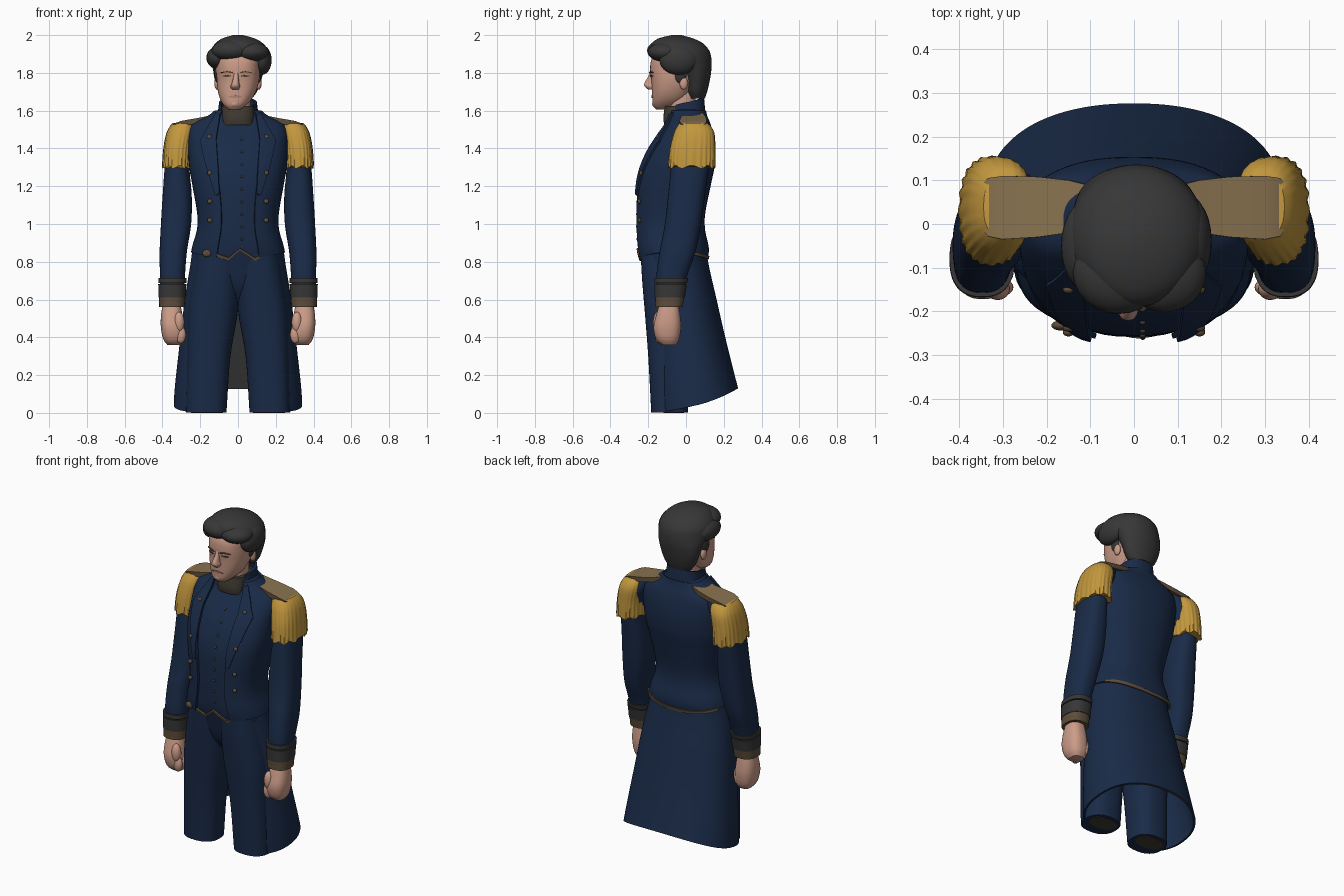
import bpy, bmesh, math
from math import sin, cos, pi, radians

cube = bpy.data.objects.get("Cube")
if cube:
    bpy.data.objects.remove(cube, do_unlink=True)

parts = []
SQUARE = 2.45  # roundness of the cross-sections, 2 being an ellipse


def material(name, r, g, b):
    m = bpy.data.materials.new(name)
    m.use_nodes = True
    m.diffuse_color = (r, g, b, 1)
    m.node_tree.nodes["Principled BSDF"].inputs["Base Color"].default_value = (r, g, b, 1)
    return m


navy = material("navy cloth", .01, .0238, .064)
charcoal = material("charcoal", .038, .038, .038)
gold = material("gold fringe", .54, .31, .048)
tan = material("tan braid", .25, .17, .08)
brown = material("brown trim", .11, .075, .042)
skin = material("skin", .6, .33, .245)
stock_dark = material("dark brown neckcloth", .052, .043, .032)
lip = material("lip", .45, .22, .17)


def finish(name, bm, mats, thick=0, offset=-1.0):
    mesh = bpy.data.meshes.new(name)
    bm.to_mesh(mesh)
    bm.free()
    for m in mats:
        mesh.materials.append(m)
    obj = bpy.data.objects.new(name, mesh)
    bpy.context.scene.collection.objects.link(obj)
    if thick:
        mod = obj.modifiers.new("thickness", 'SOLIDIFY')
        mod.thickness, mod.offset = thick, offset
        mod.material_offset = mod.material_offset_rim = len(mats) - 1
    parts.append(obj)
    return obj


def section(rings, z):
    """Smoothly interpolate (z, centre x, half width, front y, back y)."""
    last = len(rings) - 1
    z = min(max(z, rings[0][0]), rings[last][0])
    i = max(k for k in range(last) if rings[k][0] <= z)

    def slope(k, c):
        a, b = rings[max(k - 1, 0)], rings[min(k + 1, last)]
        return (b[c] - a[c]) / (b[0] - a[0])
    p, q = rings[i], rings[i + 1]
    h = q[0] - p[0]
    u = (z - p[0]) / h
    s = u * u * (3 - 2 * u)
    cx, rx, yf, yb = [p[c] + (q[c] - p[c]) * s + h * u * (1 - u) * ((1 - u) * slope(i, c) - u * slope(i + 1, c))
                      for c in range(1, 5)]
    return cx, rx, (yf + yb) / 2, (yb - yf) / 2


def loft(name, rings, mats, lo=None, hi=None, edge=None, off=0, thick=0, ripple=0, waves=0,
         power=SQUARE, rows=24, cols=48):
    """Skin the sections; edge gives the half opening at the front in degrees."""
    lo = rings[0][0] if lo is None else lo
    hi = rings[-1][0] if hi is None else hi
    bm = bmesh.new()
    grid = []
    for j in range(rows + 1):
        v = j / rows
        e = radians(edge(v)) if edge else 0
        row = []
        for i in range(cols + 1 if edge else cols):
            t = e + (2 * pi - 2 * e) * i / cols
            low = lo(t) if callable(lo) else lo
            high = hi(t) if callable(hi) else hi
            z = low + (high - low) * v
            cx, rx, cy, ry = section(rings, z)
            o = off + ripple * (1 - v) * cos(waves * t)
            x = math.copysign(abs(sin(t)) ** (2 / power), sin(t))
            y = math.copysign(abs(cos(t)) ** (2 / power), cos(t))
            row.append(bm.verts.new((cx + (rx + o) * x, cy - (ry + o) * y, z)))
        grid.append(row)
    n = len(grid[0])
    for a, b in zip(grid, grid[1:]):
        for i in range(n - 1 if edge else n):
            k = (i + 1) % n
            bm.faces.new((a[i], a[k], b[k], b[i]))
    if not edge:
        bm.faces.new(grid[0][::-1])
        bm.faces.new(grid[-1])
    return finish(name, bm, mats, thick)


def front(rings, x, z, off):
    cx, rx, cy, ry = section(rings, z)
    r = min(abs(x - cx) / (rx + off), 1)
    return (x, cy - (ry + off) * (1 - r ** SQUARE) ** (1 / SQUARE), z)


def panel(name, rings, first, second, mat, off, thick, side=1):
    """Plate laid on the front of a loft, between two lines of (x, z)."""
    bm = bmesh.new()
    n = 4
    grid = []
    for k in range((len(first) - 1) * n + 1):
        i = min(k // n, len(first) - 2)
        u = k / n - i
        ends = [[l[i][c] + (l[i + 1][c] - l[i][c]) * u for c in (0, 1)] for l in (first, second)]
        row = []
        for w in range(n + 1):
            x, z = [ends[0][c] + (ends[1][c] - ends[0][c]) * w / n for c in (0, 1)]
            row.append(bm.verts.new(front(rings, side * x, z, off)))
        grid.append(row)
    for a, b in zip(grid, grid[1:]):
        for w in range(n):
            bm.faces.new((a[w], a[w + 1], b[w + 1], b[w]))
    bm.normal_update()
    if sum(f.normal.y for f in bm.faces) > 0:
        bmesh.ops.reverse_faces(bm, faces=bm.faces[:])
    return finish(name, bm, [mat], thick, 0)


def blob(name, centre, size, mat):
    bm = bmesh.new()
    bmesh.ops.create_uvsphere(bm, u_segments=24, v_segments=14, radius=1)
    bmesh.ops.scale(bm, vec=size, verts=bm.verts)
    bmesh.ops.translate(bm, vec=centre, verts=bm.verts)
    return finish(name, bm, [mat])


# Waistcoat and coat body
body = [(.56, 0, .06, -.12, .04), (.66, 0, .17, -.195, .08), (.8, 0, .236, -.236, .1),
        (.87, 0, .232, -.252, .108), (.97, 0, .205, -.258, .088), (1.05, 0, .203, -.258, .088),
        (1.2, 0, .228, -.252, .117), (1.3, 0, .245, -.23, .137), (1.4, 0, .25, -.185, .14),
        (1.48, 0, .25, -.13, .13), (1.535, 0, .225, -.09, .115), (1.57, 0, .15, -.085, .1),
        (1.62, 0, .09, -.08, .09)]
loft("waistcoat", body, [navy], rows=50)
loft("coat_body", body, [navy], lo=lambda t: .82 + .03 * sin(t) ** 2, hi=1.6,
     edge=lambda v: 22 - 10 * v + 26 * v ** 3, off=.013, thick=.012, rows=44)
loft("coat_hem_trim", body, [brown], lo=lambda t: .813 + .03 * sin(t) ** 2,
     hi=lambda t: .83 + .03 * sin(t) ** 2, edge=lambda v: 115, off=.019, thick=.01, rows=2)
panel("waistcoat_hem_trim", body, [(-.13, .85), (-.05, .822), (.01, .872), (.09, .822), (.14, .85)],
      [(-.13, .838), (-.05, .805), (.01, .858), (.09, .805), (.14, .838)], brown, .005, .01)
blob("waist_clasp", front(body, -.165, .845, .016), (.024, .012, .02), brown)

# Coat skirt, with dark lining down the middle of the back
skirt = [(0, 0, .342, -.2, .315), (.13, 0, .335, -.2, .276), (.4, 0, .305, -.21, .208),
         (.6, 0, .282, -.22, .162), (.8, 0, .25, -.235, .117), (.88, 0, .24, -.24, .108)]
coat_skirt = loft("coat_skirt", skirt, [navy, charcoal], lo=lambda t: .13 * ((1 - cos(t)) / 2) ** 1.7,
                  edge=lambda v: 52 - 3 * v, thick=.012, power=2.2, cols=80)

# Collar, neckcloth and neck
loft("neck", [(1.5, 0, .066, -.08, .05), (1.7, 0, .066, -.09, .05)], [skin], rows=4)
loft("neckcloth", [(1.525, 0, .088, -.115, .05), (1.56, 0, .09, -.12, .06),
                   (1.625, 0, .088, -.112, .06)], [stock_dark], rows=8)
loft("collar", [(1.5, 0, .14, -.1, .12), (1.57, 0, .112, -.09, .105), (1.62, 0, .103, -.09, .1),
                (1.68, 0, .097, -.085, .095)], [navy], lo=1.53,
     hi=lambda t: 1.62 + .05 * (1 - cos(t)) / 2, edge=lambda v: 40 + 16 * v, thick=.014, rows=10)

# Waistcoat buttons
for k in range(9):
    blob("waistcoat_button", front(body, .02, .92 + k * .066, .001), (.007, .006, .007), stock_dark)

for side, word in ((1, "left"), (-1, "right")):
    def sided(rings):
        return [(z, side * cx, rx, yf, yb) for z, cx, rx, yf, yb in rings]

    # Lapel and coat buttons
    panel(word + "_lapel", body, [(.095, 1.575), (.115, 1.45), (.105, 1.3), (.098, 1.16)],
          [(.115, 1.59), (.2, 1.44), (.172, 1.32), (.12, 1.15)], navy, .019, .012, side)
    for x, z in ((.15, 1.46), (.15, 1.27), (.15, 1.12), (.15, 1.02)):
        blob(word + "_coat_button", front(body, side * x, z, .022), (.013, .009, .013), brown)

    # Trouser leg, with a dark opening showing at the foot
    loft(word + "_trouser_leg", sided([
        (.003, .168, .107, -.184, .01), (.3, .155, .115, -.2, .025), (.52, .135, .132, -.217, .06),
        (.7, .115, .128, -.232, .08), (.84, .1, .12, -.24, .09)]), [navy])
    loft(word + "_trouser_opening", sided([(0, .165, .085, -.12, -.01), (.008, .165, .085, -.12, -.01)]),
         [stock_dark], rows=1)

    # Sleeve and cuff
    sleeve = sided([
        (.56, .35, .06, -.155, -.025), (.72, .347, .066, -.157, .005), (.85, .343, .072, -.14, .05),
        (1, .328, .08, -.112, .08), (1.15, .322, .077, -.095, .1), (1.3, .322, .066, -.08, .12),
        (1.4, .308, .068, -.068, .125), (1.48, .28, .075, -.045, .12), (1.53, .25, .06, -.01, .1)])
    loft(word + "_sleeve", sleeve, [navy], lo=.6, rows=40)
    for name, low, high, off, mat in (("_cuff_upper_band", .688, .713, .009, charcoal),
                                      ("_cuff", .612, .682, .01, charcoal),
                                      ("_cuff_trim", .56, .612, .007, brown)):
        loft(word + name, sleeve, [mat], lo=low, hi=high, off=off, rows=4)

    # Loosely closed hand
    loft(word + "_hand", sided([
        (.36, .338, .036, -.13, -.055), (.385, .34, .054, -.157, -.038), (.45, .346, .062, -.172, -.027),
        (.51, .35, .058, -.16, -.03), (.58, .352, .046, -.14, -.04)]), [skin], rows=14)
    for k in range(4):
        blob(word + "_finger", (side * .304, -.145 + k * .03, .414 + k * .004), (.028, .02, .046), skin)
    blob(word + "_thumb", (side * .312, -.148, .48), (.028, .026, .055), skin)

    # Epaulette: fringe and shoulder board
    loft(word + "_epaulette_fringe", sided([
        (1.29, .326, .075, -.095, .154), (1.4, .32, .074, -.085, .154),
        (1.48, .306, .073, -.065, .15), (1.52, .296, .063, -.045, .13),
        (1.535, .292, .052, -.033, .112)]), [gold],
        lo=lambda t: 1.302 + .008 * sin(9 * t), ripple=.0025, waves=24, cols=120, rows=18)
    bm = bmesh.new()
    board = [[bm.verts.new((side * x, y, z)) for y in (y0, y1)] for x, z, y0, y1 in (
        (.09, 1.592, 0, .085), (.15, 1.574, -.02, .1), (.22, 1.56, -.03, .108),
        (.3, 1.546, -.035, .11), (.335, 1.534, -.028, .105), (.348, 1.522, -.01, .09))]
    for a, b in zip(board, board[1:]):
        bm.faces.new((a[0], b[0], b[1], a[1])[::side])
    finish(word + "_shoulder_board", bm, [tan, brown], .028)

    # Ear and sideburn
    blob(word + "_ear", (side * .11, -.012, 1.745), (.015, .022, .034), skin)
    blob(word + "_sideburn", (side * .108, -.03, 1.8), (.016, .034, .055), charcoal)

# Head
face = [(1.605, -.02, .03, -.155, -.09), (1.625, -.018, .055, -.174, -.05),
        (1.655, -.012, .08, -.178, 0), (1.7, -.006, .1, -.18, .03), (1.76, 0, .112, -.183, .07),
        (1.82, 0, .117, -.19, .1), (1.88, 0, .117, -.18, .11), (1.93, 0, .09, -.14, .08)]
loft("head", face, [skin])
loft("nose", [(1.712, -.014, .018, -.2, -.14), (1.728, -.014, .026, -.219, -.14),
              (1.745, -.013, .02, -.22, -.14), (1.79, -.01, .014, -.195, -.14),
              (1.82, -.01, .02, -.186, -.14)], [skin], rows=14, cols=20)
panel("mouth", face, [(-.05, 1.677), (-.015, 1.682), (.022, 1.677)],
      [(-.05, 1.672), (-.015, 1.667), (.022, 1.672)], lip, .002, .005)
blob("chin", (-.019, -.155, 1.636), (.03, .024, .022), skin)
for x, word in ((.04, "left"), (-.06, "right")):
    panel(word + "_eyebrow", face, [(x - .03, 1.804), (x, 1.809), (x + .03, 1.804)],
          [(x - .03, 1.799), (x, 1.803), (x + .03, 1.799)], brown, .003, .006)
    panel(word + "_eye", face, [(x - .02, 1.785), (x, 1.789), (x + .02, 1.785)],
          [(x - .02, 1.781), (x, 1.779), (x + .02, 1.781)], brown, .002, .005)

# Hair: cap plus broad swept locks along the hairline
loft("hair", [(1.665, 0, .075, .015, .1), (1.7, 0, .1, .0, .112), (1.76, 0, .122, -.015, .126),
              (1.82, .004, .137, -.05, .135), (1.85, .006, .147, -.11, .136),
              (1.88, .008, .155, -.165, .134), (1.92, .008, .152, -.188, .122),
              (1.96, .006, .122, -.178, .085), (1.985, .002, .08, -.14, .03),
              (2, 0, .025, -.075, -.025)], [charcoal], power=2, rows=36)
for x, y, z, w, d, h in ((.128, -.04, 1.868, .05, .1, .078), (.07, -.11, 1.91, .095, .092, .052),
                         (-.035, -.11, 1.918, .105, .096, .06), (-.112, -.05, 1.88, .055, .1, .058)):
    blob("hair_lock", (x, y, z), (w, d, h), charcoal)

# Bake thickness and smooth everything with crisp edges
bpy.ops.object.select_all(action='DESELECT')
for obj in parts:
    obj.select_set(True)
bpy.context.view_layer.objects.active = parts[0]
bpy.ops.object.convert(target='MESH')
for poly in coat_skirt.data.polygons:
    if abs(poly.center.x) > .15:
        poly.material_index = 0
bpy.ops.object.shade_smooth_by_angle(angle=radians(40))
